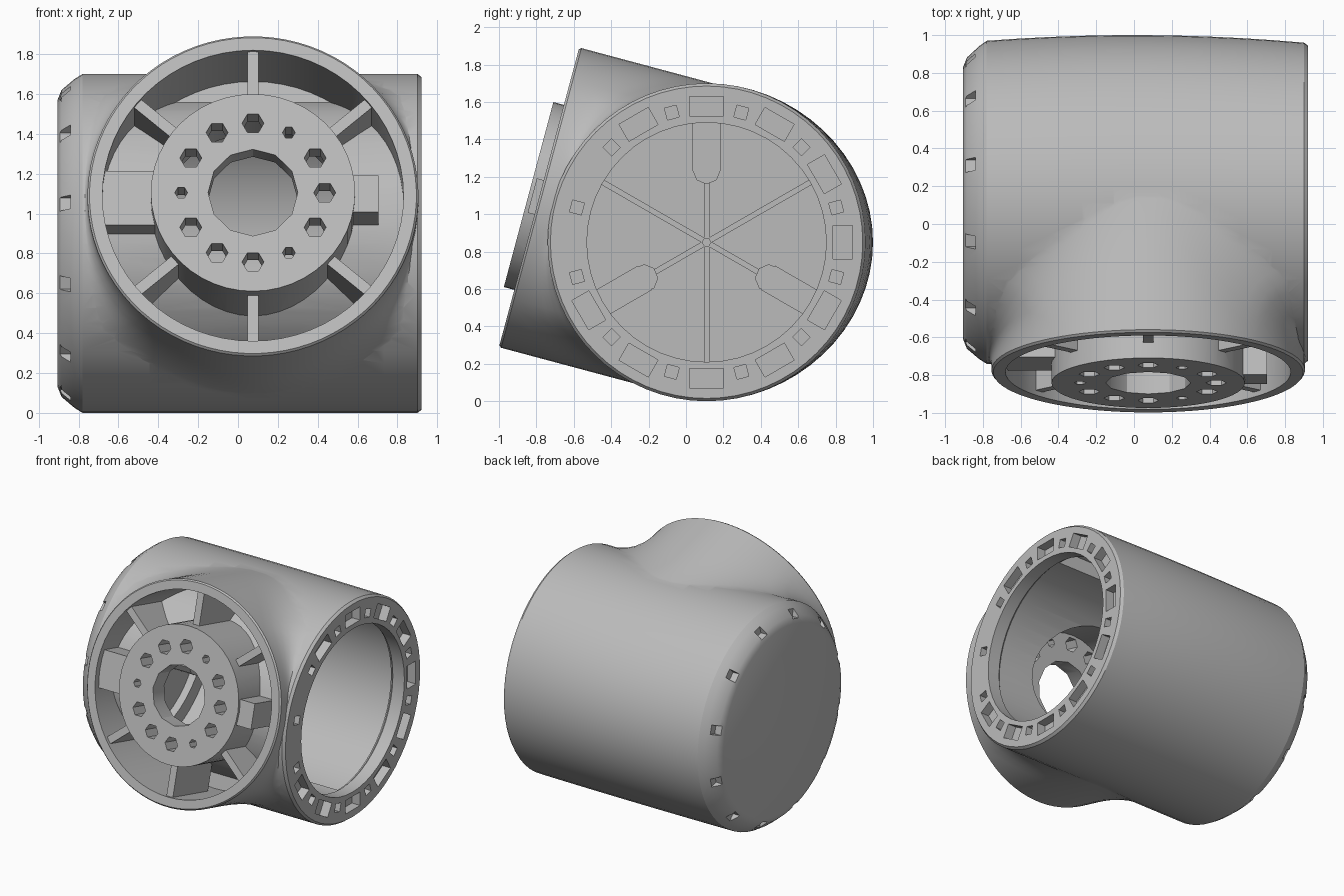
import bpy, bmesh, math
from mathutils import Matrix, Vector

if "Cube" in bpy.data.objects:
    bpy.data.objects.remove(bpy.data.objects["Cube"])

grey = bpy.data.materials.new("cast grey")
grey.use_nodes = True
COLOUR = (0.5, 0.5, 0.5, 1)
grey.diffuse_color = COLOUR
grey.node_tree.nodes["Principled BSDF"].inputs["Base Color"].default_value = COLOUR

# Local frames: z runs along each barrel axis
MAIN = Matrix(((0, 0, 1, 0), (1, 0, 0, 0.11), (0, 1, 0, 0.85), (0, 0, 0, 1)))
NECK = Matrix.Translation((0.075, 0.11, 0.85)) @ Matrix.Rotation(math.radians(75), 4, 'X')


def loft(bm, frame, rings, closed=False):
    """Skin equal rings of local points into a solid."""
    rings = [[bm.verts.new(frame @ Vector(p)) for p in ring] for ring in rings]
    pairs = list(zip(rings, rings[1:]))
    if closed:
        pairs.append((rings[-1], rings[0]))
    for a, b in pairs:
        for i in range(len(a)):
            j = (i + 1) % len(a)
            bm.faces.new((a[i], a[j], b[j], b[i]))
    if not closed:
        bm.faces.new(rings[0][::-1])
        bm.faces.new(rings[-1])


def lathe(bm, frame, profile, segs=64, centre=(0, 0), closed=False):
    """Turn (radius, height) points about the frame's z axis."""
    turns = [math.tau * i / segs for i in range(segs)]
    loft(bm, frame, [[(centre[0] + r * math.cos(a), centre[1] + r * math.sin(a), h)
                      for a in turns] for r, h in profile], closed)


def spoke(bm, frame, angle, r0, r1, width, h0, h1):
    """Radial box between two radii."""
    m = (frame @ Matrix.Rotation(math.radians(angle), 4, 'Z')
         @ Matrix.Translation(((r0 + r1) / 2, 0, (h0 + h1) / 2))
         @ Matrix.Diagonal((r1 - r0, width, h1 - h0, 1)))
    bmesh.ops.create_cube(bm, size=1, matrix=m)


def polar(angle, r):
    a = math.radians(angle)
    return (r * math.cos(a), r * math.sin(a))


def finish(bm, name):
    bmesh.ops.recalc_face_normals(bm, faces=bm.faces)
    mesh = bpy.data.meshes.new(name)
    bm.to_mesh(mesh)
    bm.free()
    mesh.materials.append(grey)
    ob = bpy.data.objects.new(name, mesh)
    bpy.context.collection.objects.link(ob)
    return ob


def combine(ob, bm, operation):
    """Boolean the bmesh into the object, then discard the helper."""
    tool = finish(bm, "helper")
    tool.hide_render = True
    mod = ob.modifiers.new("bool", 'BOOLEAN')
    mod.operation, mod.solver, mod.object = operation, 'EXACT', tool
    mod.use_self = True
    deps = bpy.context.evaluated_depsgraph_get()
    mesh = bpy.data.meshes.new_from_object(ob.evaluated_get(deps))
    ob.modifiers.clear()
    ob.data = mesh
    bpy.data.objects.remove(tool)


def smooth(ob):
    bpy.ops.object.select_all(action='DESELECT')
    ob.select_set(True)
    bpy.context.view_layer.objects.active = ob
    bpy.ops.object.shade_smooth_by_angle(angle=math.radians(30))


# Main barrel with a bevelled closed end and a slight bulge at the back
bm = bmesh.new()
profile = [(0.72, -0.905), (0.77, -0.885), (0.825, -0.82)]
profile += [(0.85, -0.78 + 1.68 * i / 10) for i in range(11)] + [(0.835, 0.92)]
lathe(bm, MAIN, profile)
for v in bm.verts:
    back = max(0, (v.co.y - 0.11) / 0.85)
    v.co.y += 0.04 * back ** 2 * max(0, 1 - (v.co.x / 0.9) ** 2)
housing = finish(bm, "joint_housing")

# Neck tube, tilted upward, flaring into the barrel along a curved fillet
R = 0.83
turns = [math.tau * (i + 0.5) / 80 for i in range(80)]
flare = [[] for _ in range(8)]
for a in turns:
    x, y = R * math.cos(a), R * math.sin(a)
    foot = math.sqrt(0.845 ** 2 - y ** 2)
    side = math.copysign(1, x)
    drop = max(0.02, min(0.3, 0.89 - foot))
    room = max(0, (0.80 if x > 0 else 0.86) - abs(x))
    reach = side * min(drop * math.sqrt(abs(math.cos(a))), room)
    flare[0].append((x + reach, y, 0))
    for k in range(7):
        s = 1 - k / 6
        flare[k + 1].append((x + reach * s * s, y, foot + drop * (1 - s) ** 2))
rim = [[(r * math.cos(a), r * math.sin(a), h) for a in turns]
       for r, h in ((R, 0.915), (0.82, 0.927))]
bm = bmesh.new()
loft(bm, NECK, flare + rim)
combine(housing, bm, 'UNION')

# Ring recess between rim and hub
bm = bmesh.new()
lathe(bm, NECK, [(0.51, 0.32), (0.755, 0.32), (0.755, 1.1), (0.51, 1.1)], closed=True)
combine(housing, bm, 'DIFFERENCE')

# Sleeve that closes the bottom of the recess
bm = bmesh.new()
lathe(bm, MAIN, [(0.72, -0.82), (0.72, 0.85)])
combine(housing, bm, 'UNION')

# Raised hub
bm = bmesh.new()
lathe(bm, NECK, [(0.512, 0.3), (0.512, 0.985)], segs=48)
combine(housing, bm, 'UNION')

# Spokes and the two side blocks
bm = bmesh.new()
for angle in (40, 90, 140, 220, 270, 320):
    spoke(bm, NECK, angle, 0.48, 0.78, 0.055, 0.45, 0.90)
spoke(bm, NECK, 0, 0.45, 0.63, 0.19, 0.6, 0.965)
spoke(bm, NECK, 180, 0.45, 0.78, 0.28, 0.6, 0.88)
combine(housing, bm, 'UNION')

# Main bore, open on the left
bm = bmesh.new()
lathe(bm, MAIN, [(0.66, -0.87), (0.66, 0.8), (0.64, 0.82), (0.64, 1.1)], segs=48)
combine(housing, bm, 'DIFFERENCE')

# Thinner wall along the back half of the bore
bm = bmesh.new()
arc = [polar(-90 + 5 * i, 0.77) for i in range(37)]
loft(bm, MAIN, [[(x, y, h) for x, y in arc] for h in (-0.81, 0.79)])
combine(housing, bm, 'DIFFERENCE')

# Hollow behind the hub
bm = bmesh.new()
lathe(bm, NECK, [(0.43, 0.2), (0.43, 0.84)], segs=32)
combine(housing, bm, 'DIFFERENCE')

# Hub opening and bolt circle
bm = bmesh.new()
lathe(bm, NECK, [(0.225, 0.5), (0.225, 1.2)], segs=12)
for k in range(12):
    radius = 0.032 if k in (2, 6, 10) else 0.055
    lathe(bm, NECK, [(radius, 0.7), (radius, 1.2)], segs=6, centre=polar(30 * k, 0.36))
combine(housing, bm, 'DIFFERENCE')

# Bolt holes and pockets around both end rings
bm = bmesh.new()
for k in range(12):
    spoke(bm, MAIN, 30 * k + 15, 0.685, 0.75, 0.065, 0.84, 1.0)
    spoke(bm, MAIN, 30 * k + 15, 0.75, 0.81, 0.07, -1.0, -0.84)
    if k not in (5, 6):
        spoke(bm, MAIN, 30 * k, 0.675, 0.78, 0.18, 0.85, 1.0)
combine(housing, bm, 'DIFFERENCE')
smooth(housing)

# Stiffening ribs and mounting blocks on the inner floor
bm = bmesh.new()
for k in range(6):
    spoke(bm, MAIN, 60 * k + 30, 0.02, 0.67, 0.03, -0.88, -0.81)
finish(bm, "floor_ribs")
bm = bmesh.new()
for angle in (90, 210, 330):
    spoke(bm, MAIN, angle, 0.38, 0.67, 0.15, -0.88, -0.68)
    lathe(bm, MAIN, [(0.075, -0.88), (0.075, -0.68)], segs=8, centre=polar(angle, 0.385))
finish(bm, "mounting_blocks")
